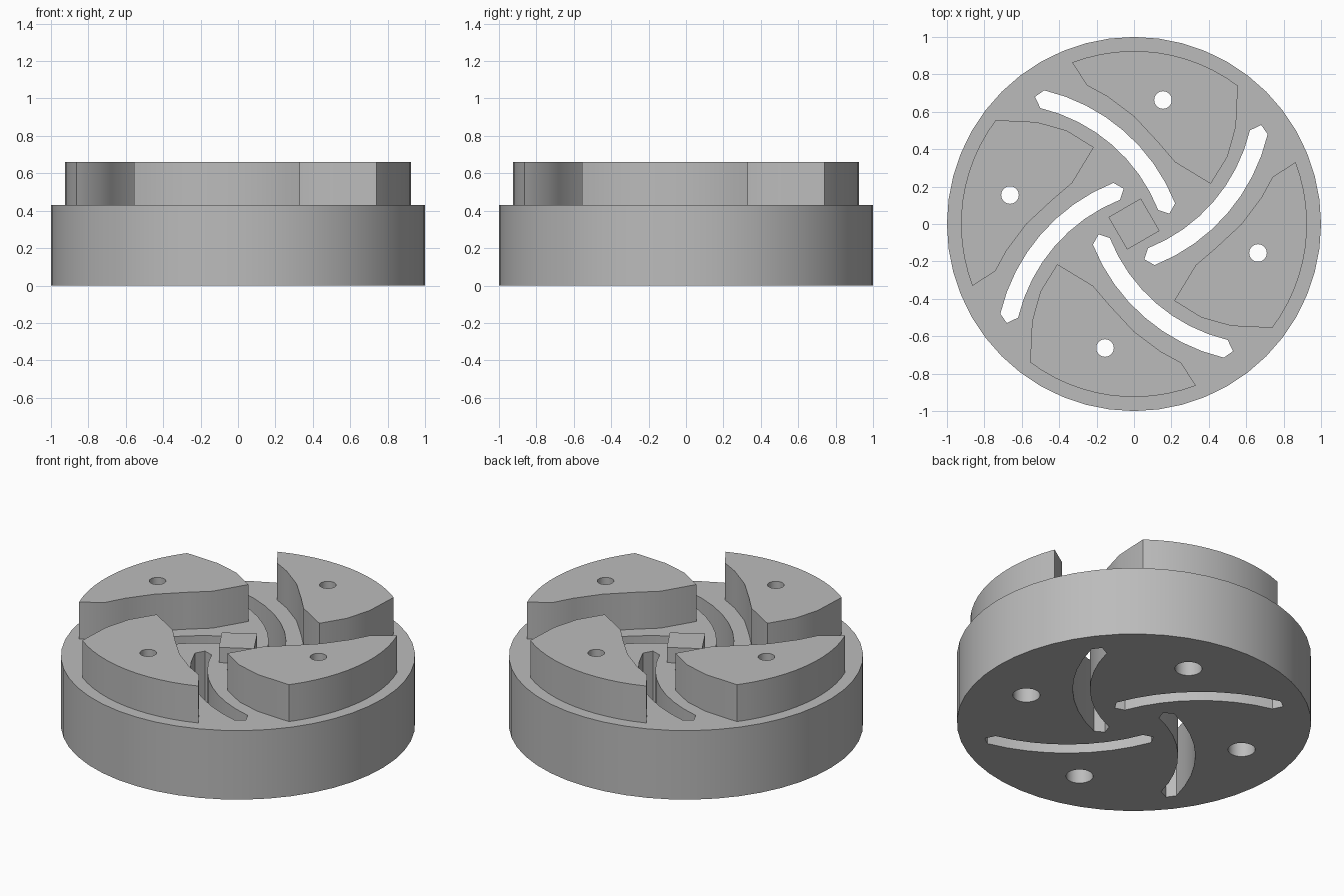
import bpy, bmesh
from math import sin, cos, radians, pi
from mathutils import Matrix

old = bpy.data.objects.get("Cube")
if old:
    bpy.data.objects.remove(old, do_unlink=True)

DISC_TOP, WING_TOP = 0.43, 0.66
HOLE = (0.155, 0.663)

grey = bpy.data.materials.new("grey")
grey.use_nodes = True
grey.diffuse_color = (0.5, 0.5, 0.5, 1)
grey.node_tree.nodes["Principled BSDF"].inputs["Base Color"].default_value = (0.5, 0.5, 0.5, 1)


def arc(cx, cy, r, a0, a1, n):
    """Points along an arc, angles in degrees."""
    angles = [radians(a0 + (a1 - a0) * i / n) for i in range(n + 1)]
    return [(cx + r * cos(a), cy + r * sin(a)) for a in angles]


def circle(cx, cy, r, n):
    return arc(cx, cy, r, 0, 360, n)[:-1]


def prism(name, outline, z0, z1, turn=0):
    """Extrude a flat outline from z0 to z1, turned about the z axis."""
    bm = bmesh.new()
    face = bm.faces.new([bm.verts.new((x, y, z0)) for x, y in outline])
    top = bmesh.ops.extrude_face_region(bm, geom=[face])["geom"]
    bmesh.ops.translate(bm, vec=(0, 0, z1 - z0),
                        verts=[v for v in top if isinstance(v, bmesh.types.BMVert)])
    bmesh.ops.rotate(bm, verts=bm.verts, cent=(0, 0, 0), matrix=Matrix.Rotation(turn, 3, 'Z'))
    bmesh.ops.recalc_face_normals(bm, faces=bm.faces)
    mesh = bpy.data.meshes.new(name)
    bm.to_mesh(mesh)
    bm.free()
    mesh.materials.append(grey)
    obj = bpy.data.objects.new(name, mesh)
    bpy.context.collection.objects.link(obj)
    return obj


def cut(obj, cutters):
    """Subtract the cutters, then remove them."""
    bpy.context.view_layer.objects.active = obj
    for c in cutters:
        c.hide_render = True
        mod = obj.modifiers.new("cut", 'BOOLEAN')
        mod.operation, mod.solver, mod.object = 'DIFFERENCE', 'EXACT', c
        bpy.ops.object.modifier_apply(modifier=mod.name)
        bpy.data.objects.remove(c, do_unlink=True)


def smooth(obj):
    bpy.ops.object.select_all(action='DESELECT')
    obj.select_set(True)
    bpy.context.view_layer.objects.active = obj
    bpy.ops.object.shade_smooth_by_angle(angle=radians(30))


# Curved slot with pointed ends, and the wing outline
SX, SY = -0.708, -0.257
slot = (arc(SX, SY, 0.998, 76.8, 21.6, 8) + arc(SX, SY, 0.95, 19.2, 19.2, 1)[:1]
        + arc(SX, SY, 0.901, 21.6, 76.7, 8) + arc(SX, SY, 0.954, 79.2, 79.2, 1)[:1])
wing = arc(0, 0, 0.925, 53.1, 111, 12) + [
    (-0.25, 0.74), (-0.14, 0.68), (0, 0.575), (0.13, 0.435), (0.22, 0.33),
    (0.41, 0.215), (0.5, 0.36), (0.545, 0.52)]

# Base disc with four slots and four wide bolt holes
disc = prism("base_disc", circle(0, 0, 1, 48), 0, DISC_TOP)
cutters = []
for i in range(4):
    cutters.append(prism("slot_cutter", slot, -0.1, 0.6, i * pi / 2))
    cutters.append(prism("bolt_cutter", circle(*HOLE, 0.077, 24), -0.1, 0.6, i * pi / 2))
cut(disc, cutters)
smooth(disc)

# Raised wings, each with a narrower hole
for i in range(4):
    w = prism(f"wing_{i + 1}", wing, DISC_TOP, WING_TOP, i * pi / 2)
    cut(w, [prism("hole_cutter", circle(*HOLE, 0.047, 24), 0.3, 0.8, i * pi / 2)])
    smooth(w)

# Small square block in the middle
prism("centre_block", [(-0.1, -0.1), (0.1, -0.1), (0.1, 0.1), (-0.1, 0.1)],
      DISC_TOP, 0.525, radians(30))
